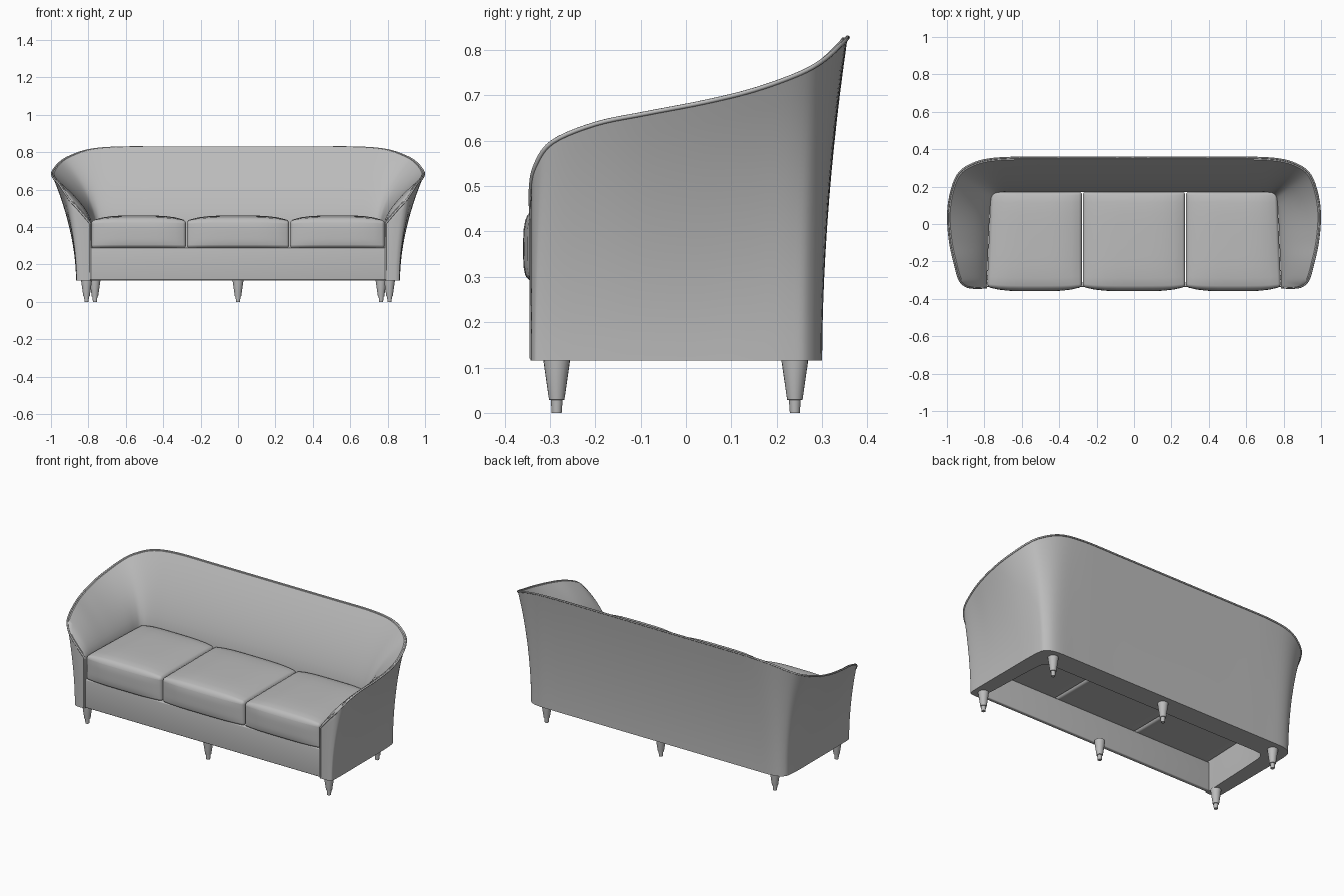
import bpy, bmesh, math
from mathutils import Vector

cube = bpy.data.objects.get("Cube")
if cube:
    bpy.data.objects.remove(cube, do_unlink=True)

fabric = bpy.data.materials.new("grey upholstery")
fabric.use_nodes = True
grey = (0.5, 0.5, 0.5, 1)
fabric.diffuse_color = grey
fabric.node_tree.nodes["Principled BSDF"].inputs["Base Color"].default_value = grey

FLOOR, SEAT = 0.115, 0.42


def finish(name, bm, angle=35, mirror=False):
    """Turn a bmesh into a smooth shaded object."""
    bmesh.ops.recalc_face_normals(bm, faces=bm.faces)
    mesh = bpy.data.meshes.new(name)
    bm.to_mesh(mesh)
    bm.free()
    mesh.materials.append(fabric)
    ob = bpy.data.objects.new(name, mesh)
    bpy.context.collection.objects.link(ob)
    bpy.ops.object.select_all(action="DESELECT")
    ob.select_set(True)
    bpy.context.view_layer.objects.active = ob
    bpy.ops.object.shade_smooth_by_angle(angle=math.radians(angle))
    if mirror:
        mod = ob.modifiers.new("mirror", "MIRROR")
        mod.use_clip = True
    return ob


def smooth_path(points, steps=5):
    """Catmull-Rom samples; the path ends square to the centre plane."""
    pts = [Vector(p) for p in points]
    last = pts[-2].copy()
    last.x = -last.x
    pts = [pts[0] * 2 - pts[1]] + pts + [last]
    out = []
    for a, b, c, d in zip(pts, pts[1:], pts[2:], pts[3:]):
        for i in range(steps):
            t = i / steps
            out.append((b * 2 + (c - a) * t + (a * 2 - b * 5 + c * 4 - d) * t ** 2
                        + (b * 3 - a - c * 3 + d) * t ** 3) / 2)
    return out + [pts[-2]]


# Half outlines of the shell, from the front of the arm round to the centre back
rim = smooth_path([
    (.79, -.34, .42), (.85, -.342, .49), (.9, -.332, .545), (.935, -.295, .597),
    (.962, -.2, .637), (.985, -.09, .66), (.995, .04, .685), (.983, .15, .712),
    (.95, .25, .748), (.9, .303, .778), (.8, .342, .812), (.65, .355, .826),
    (.4, .356, .827), (0, .356, .827)])
base = smooth_path([(x, y, FLOOR) for x, y in (
    (.79, -.342), (.825, -.342), (.853, -.337), (.864, -.315), (.866, -.2),
    (.866, -.09), (.866, .04), (.866, .14), (.862, .225), (.848, .27),
    (.79, .297), (.65, .3), (.4, .3), (0, .3))])
lining = smooth_path([(x, y, FLOOR) for x, y in (
    (.79, -.338), (.788, -.33), (.787, -.315), (.786, -.28), (.782, -.2),
    (.778, -.1), (.774, 0), (.77, .07), (.766, .12), (.755, .152),
    (.72, .168), (.6, .17), (.4, .17), (0, .17))])


def flare(low, high, start, power, t):
    p = low.lerp(high, t ** power)
    p.z = start + (high.z - start) * t
    return p


# Shell: back and arms as one flared wall with a thin rim
bm = bmesh.new()
rings = []
for top, foot, inner in zip(rim, base, lining):
    inward = Vector((inner.x - top.x, inner.y - top.y, 0))
    lip = top + inward * min(0.5, 0.012 / max(inward.length, 0.001))
    ring = [flare(foot, top, FLOOR, 1.85, i / 12) for i in range(13)]
    ring += [flare(inner, lip, SEAT, 1.5, i / 10) for i in range(10, -1, -1)]
    ring.append(inner)
    rings.append([bm.verts.new(p) for p in ring])
for a, b in zip(rings, rings[1:]):
    for i in range(len(a)):
        j = (i + 1) % len(a)
        bm.faces.new((a[i], a[j], b[j], b[i]))
bm.faces.new(rings[0])
finish("back_and_arms", bm, 40, mirror=True)

# Piping: along the rim and down the front edge of each arm
half = [Vector((.79, -.34, FLOOR + .005)), Vector((.79, -.34, .3))] + rim
path = half + [Vector((-p.x, p.y, p.z)) for p in reversed(half[:-1])]
curve = bpy.data.curves.new("piping", "CURVE")
curve.dimensions = "3D"
curve.bevel_depth = 0.005
curve.bevel_resolution = 2
curve.use_fill_caps = True
spline = curve.splines.new("POLY")
spline.points.add(len(path) - 1)
for point, p in zip(spline.points, path):
    point.co = (*p, 1)
curve.materials.append(fabric)
bpy.context.collection.objects.link(bpy.data.objects.new("piping", curve))


def soft_box(x0, x1, y0, y1, z0, z1, radius, cuts):
    """Subdivided box with rounded edges."""
    bm = bmesh.new()
    bmesh.ops.create_cube(bm, size=1)
    for v in bm.verts:
        v.co = [lo + (c + 0.5) * (hi - lo)
                for c, lo, hi in zip(v.co, (x0, y0, z0), (x1, y1, z1))]
    bmesh.ops.subdivide_edges(bm, edges=bm.edges[:], cuts=cuts, use_grid_fill=True)
    sharp = [e for e in bm.edges if e.calc_face_angle(0) > 1]
    bmesh.ops.bevel(bm, geom=sharp, offset=radius, segments=4, profile=0.5,
                    affect="EDGES", clamp_overlap=True)
    return bm


# Front rail
finish("front_rail", soft_box(-.789, .789, -.336, -.312, FLOOR + .002, .29, .006, 1))

# Seat cushions: domed on top, bulging at the front, outer ones follow the arms
for name, centre, width in (("right_cushion", -.531, .506),
                            ("middle_cushion", 0, .548),
                            ("left_cushion", .531, .506)):
    x0, x1 = centre - width / 2, centre + width / 2
    bm = soft_box(x0, x1, -.335, .172, .288, .434, .016, 8)
    for v in bm.verts:
        u = (v.co.x - centre) / (width / 2)
        w = (v.co.y + .08) / .255
        h = (v.co.z - .288) / .146
        dome = max(0, 1 - u ** 4)
        bulge = dome * max(0, 1 - (2 * h - 1) ** 4)
        v.co.z += .02 * dome * max(0, 1 - w ** 4) ** 0.5 * max(0, h - .5) * 2
        v.co.z += .008 * dome * max(0, h - .5) * 2
        if w < 0:
            v.co.y += w * (.012 * bulge + .012 * dome)
        if abs(v.co.x) > .7:
            v.co.x -= math.copysign(.018 * max(0, v.co.y + .3) / .47, v.co.x)
    finish(name, bm, 60)

# Legs: tapered with a small stepped foot
profile = ((.011, 0), (.013, .028), (.017, .029), (.029, .112), (.029, .118))
spots = [(name, x, y) for name, y, side in (("front", -.285, .81), ("back", .24, .765))
         for x in (-side, 0, side)]
for name, x, y in spots:
    bm = bmesh.new()
    loops = []
    for r, z in profile:
        loops.append([bm.verts.new((x + r * math.cos(k * math.tau / 20),
                                    y + r * math.sin(k * math.tau / 20), z))
                      for k in range(20)])
    for a, b in zip(loops, loops[1:]):
        for k in range(20):
            bm.faces.new((a[k], a[k - 1], b[k - 1], b[k]))
    bm.faces.new(loops[0])
    bm.faces.new(loops[-1])
    side = "middle" if x == 0 else "left" if x > 0 else "right"
    finish(f"{name}_{side}_leg", bm)
